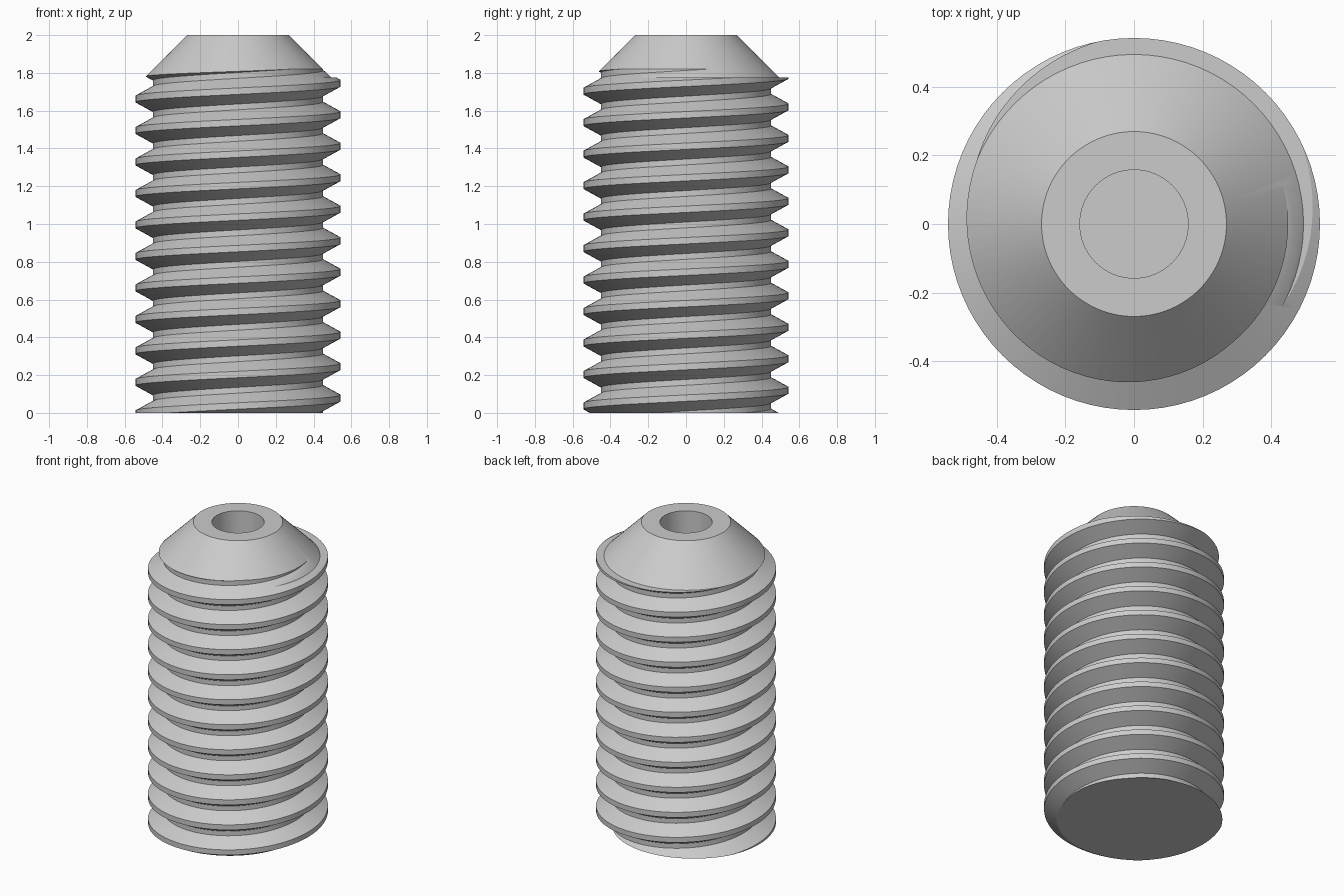
import bpy
import bmesh
from math import cos, sin, pi, radians

if "Cube" in bpy.data.objects:
    bpy.data.objects.remove(bpy.data.objects["Cube"], do_unlink=True)

SEGMENTS = 80
PITCH = 1 / 6
TURNS = 15
ROOT, CREST = 0.45, 0.543
CREST_FLAT, FLANK = 0.034, 0.051

steel = bpy.data.materials.new("grey steel")
steel.use_nodes = True
steel.diffuse_color = (0.6, 0.6, 0.6, 1)
steel.node_tree.nodes["Principled BSDF"].inputs["Base Color"].default_value = (0.6, 0.6, 0.6, 1)


def make_object(name, bm):
    bmesh.ops.recalc_face_normals(bm, faces=bm.faces)
    mesh = bpy.data.meshes.new(name)
    bm.to_mesh(mesh)
    bm.free()
    mesh.materials.append(steel)
    obj = bpy.data.objects.new(name, mesh)
    bpy.context.collection.objects.link(obj)
    return obj


def threaded_rod(name, start_z):
    """Closed right-handed threaded rod, longer than the finished screw."""
    bm = bmesh.new()
    profile = [(CREST, 0), (CREST, CREST_FLAT), (ROOT, CREST_FLAT + FLANK),
               (ROOT, PITCH - FLANK)]
    # One helix of vertices per profile corner
    helices = []
    for radius, dz in profile:
        helix = []
        for i in range(SEGMENTS * TURNS + 1):
            a = pi + 2 * pi * i / SEGMENTS
            z = start_z + dz + PITCH * i / SEGMENTS
            helix.append(bm.verts.new((radius * cos(a), radius * sin(a), z)))
        helices.append(helix)
    last = SEGMENTS * (TURNS - 1)
    # The next turn of the first helix closes the groove
    helices.append(helices[0][SEGMENTS:])
    for low, high in zip(helices, helices[1:]):
        for i in range(last):
            bm.faces.new((low[i], low[i + 1], high[i + 1], high[i]))
    # Close both ends with fans around the axis
    bottom = helices[0][:SEGMENTS + 1] + [h[0] for h in helices[3:0:-1]]
    top = helices[0][last:] + [h[last] for h in helices[3:0:-1]]
    for loop in (bottom, top):
        z = sum(v.co.z for v in loop) / len(loop)
        centre = bm.verts.new((0, 0, z))
        for a, b in zip(loop, loop[1:] + loop[:1]):
            bm.faces.new((a, b, centre))
    loose = [v for v in bm.verts if not v.link_faces]
    bmesh.ops.delete(bm, geom=loose, context='VERTS')
    return make_object(name, bm)


def lathe(name, profile):
    """Revolve a profile that starts and ends on the axis."""
    bm = bmesh.new()
    verts = [bm.verts.new((r, 0, z)) for r, z in profile]
    edges = [bm.edges.new(pair) for pair in zip(verts, verts[1:])]
    bmesh.ops.spin(bm, geom=verts + edges, cent=(0, 0, 0), axis=(0, 0, 1),
                   angle=2 * pi, steps=SEGMENTS, use_merge=True)
    bmesh.ops.remove_doubles(bm, verts=bm.verts, dist=1e-5)
    return make_object(name, bm)


# Threaded shaft
screw = threaded_rod("threaded_shaft", -0.022 - 2 * PITCH)

# Outline of the finished screw: flat base, shoulder, cone point and round socket
outline = lathe("outline_cutter", [
    (0, 0), (0.7, 0), (0.7, 1.775), (0.495, 1.775), (0.27, 2),
    (0.158, 2), (0.158, 1.7), (0, 1.7)])
outline.hide_render = True

trim = screw.modifiers.new("trim", 'BOOLEAN')
trim.operation = 'INTERSECT'
trim.solver = 'EXACT'
trim.object = outline

bpy.ops.object.select_all(action='DESELECT')
bpy.context.view_layer.objects.active = screw
screw.select_set(True)
bpy.ops.object.modifier_apply(modifier=trim.name)
bpy.data.objects.remove(outline, do_unlink=True)
bpy.ops.object.shade_smooth_by_angle(angle=radians(25))
